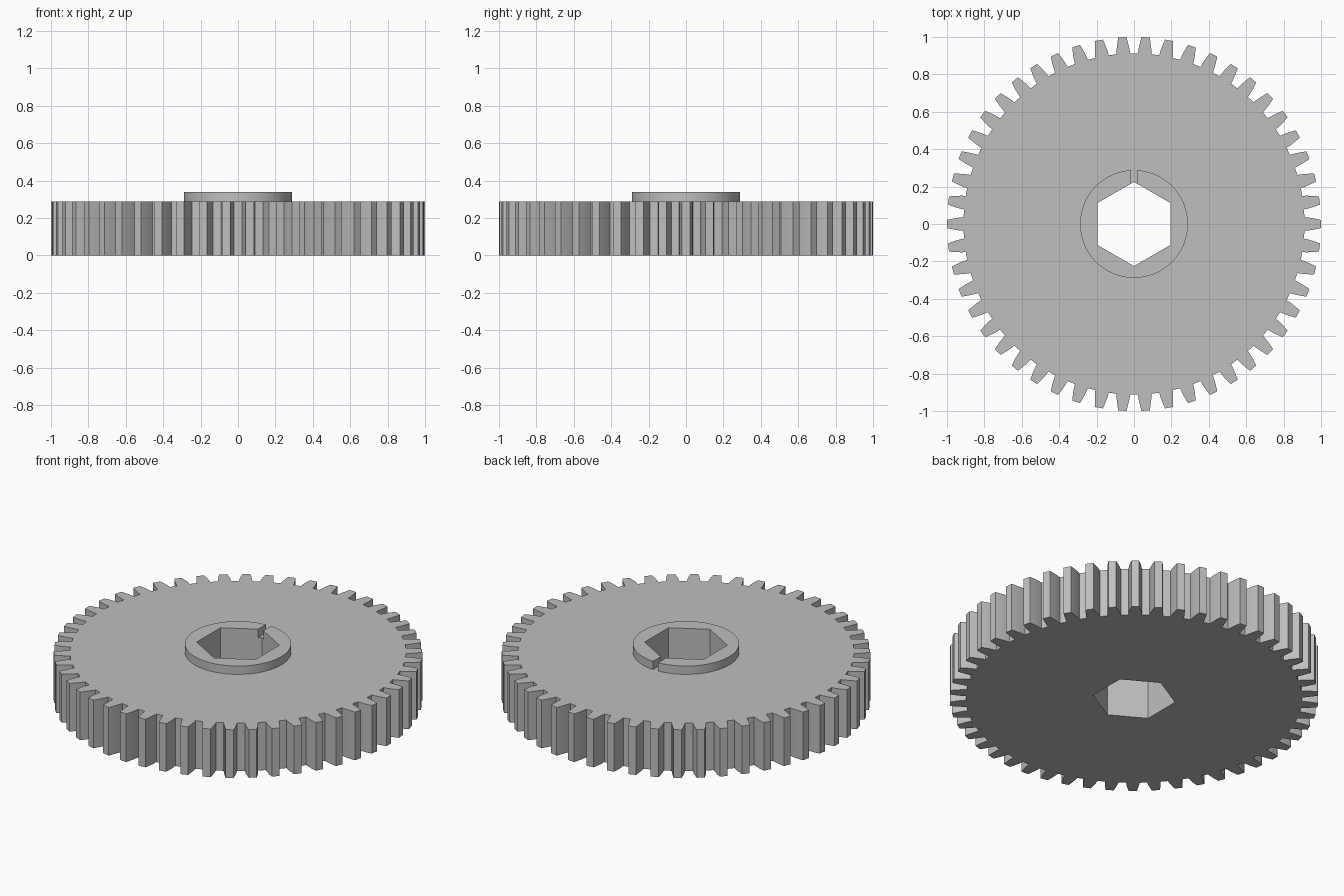
import bpy, bmesh
from math import sin, cos, pi, radians, asin, tan

cube = bpy.data.objects.get("Cube")
if cube:
    bpy.data.objects.remove(cube, do_unlink=True)

TEETH = 50
GEAR_H, HUB_H = 0.288, 0.05
HUB_R, HEX_R, SLOT = 0.288, 0.225, 0.017
# Tooth flank: radius and half thickness, root to tip
FLANK = [(0.912, 0.0365), (0.935, 0.0345), (0.9615, 0.0302),
         (0.984, 0.0255), (1.0, 0.0215)]

grey = bpy.data.materials.new("plain grey")
grey.use_nodes = True
colour = (0.52, 0.52, 0.52, 1)
grey.diffuse_color = colour
grey.node_tree.nodes["Principled BSDF"].inputs["Base Color"].default_value = colour


def polar(r, a):
    return (r * cos(a), r * sin(a))


def plate(name, outlines, base, height):
    """Extrude closed outlines (later ones are holes) into a solid plate."""
    curve = bpy.data.curves.new(name + "_profile", "CURVE")
    curve.dimensions = "2D"
    curve.fill_mode = "BOTH"
    curve.extrude = height / 2
    for points in outlines:
        spline = curve.splines.new("POLY")
        spline.points.add(len(points) - 1)
        for p, (x, y) in zip(spline.points, points):
            p.co = (x, y, 0, 1)
        spline.use_cyclic_u = True
    helper = bpy.data.objects.new(name + "_profile", curve)
    bpy.context.collection.objects.link(helper)
    bpy.context.view_layer.update()
    graph = bpy.context.evaluated_depsgraph_get()
    mesh = bpy.data.meshes.new_from_object(helper.evaluated_get(graph))
    bpy.data.objects.remove(helper, do_unlink=True)

    bm = bmesh.new()
    bm.from_mesh(mesh)
    bmesh.ops.remove_doubles(bm, verts=bm.verts, dist=0.0001)
    bmesh.ops.recalc_face_normals(bm, faces=bm.faces)
    bmesh.ops.translate(bm, verts=bm.verts, vec=(0, 0, base + height / 2))
    bm.to_mesh(mesh)
    bm.free()
    mesh.name = name
    mesh.materials.clear()
    mesh.materials.append(grey)
    obj = bpy.data.objects.new(name, mesh)
    bpy.context.collection.objects.link(obj)
    bpy.ops.object.select_all(action="DESELECT")
    obj.select_set(True)
    bpy.context.view_layer.objects.active = obj
    bpy.ops.object.shade_smooth_by_angle(angle=radians(25))
    return obj


# Toothed wheel with hexagonal bore
rim = []
for i in range(TEETH):
    a = 2 * pi * i / TEETH
    rim += [polar(r, a - w / r) for r, w in FLANK]
    rim += [polar(r, a + w / r) for r, w in reversed(FLANK)]
bore = [polar(HEX_R, radians(90 + 60 * k)) for k in range(6)]
plate("gear_wheel", [rim, bore], 0, GEAR_H)

# Raised hub ring, split by a narrow slot at the back
gap = asin(SLOT / HUB_R)
start, sweep, steps = pi / 2 + gap, 2 * pi - 2 * gap, 96
ring = [polar(HUB_R, start + sweep * k / steps) for k in range(steps + 1)]
slot_y = HEX_R - SLOT * tan(radians(30))
ring += [(SLOT, slot_y)] + bore[:0:-1] + [(-SLOT, slot_y)]
plate("hub_ring", [ring], GEAR_H, HUB_H)
